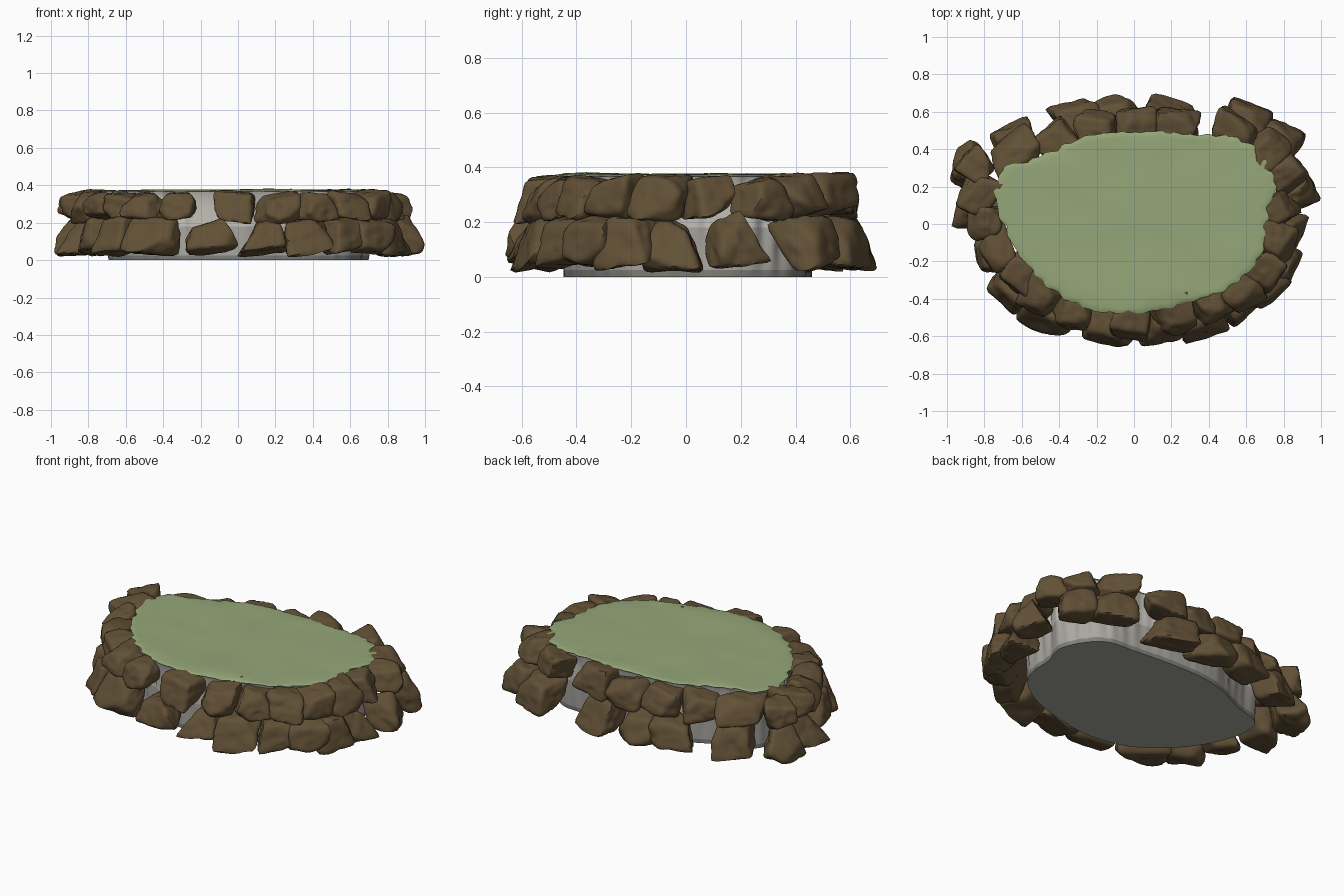
import bpy
import bmesh
import math
import random
from mathutils import Vector, Matrix, noise

random.seed(11)
default = bpy.data.objects.get("Cube")
if default:
    bpy.data.objects.remove(default, do_unlink=True)


def make_material(name, rgb):
    mat = bpy.data.materials.new(name)
    mat.use_nodes = True
    color = (*rgb, 1.0)
    mat.diffuse_color = color
    shader = mat.node_tree.nodes["Principled BSDF"]
    shader.inputs["Base Color"].default_value = color
    shader.inputs["Roughness"].default_value = 0.9
    return mat


moss_green = make_material("moss_green", (0.3, 0.385, 0.19))
rock_brown = make_material("rock_brown", (0.122, 0.081, 0.037))
pale_grey = make_material("pale_grey", (0.58, 0.56, 0.51))
mid_grey = make_material("mid_grey", (0.4, 0.39, 0.355))
dark_grey = make_material("dark_grey", (0.22, 0.215, 0.195))


def finish(bm, name, materials):
    bmesh.ops.recalc_face_normals(bm, faces=bm.faces)
    mesh = bpy.data.meshes.new(name)
    bm.to_mesh(mesh)
    bm.free()
    for mat in materials:
        mesh.materials.append(mat)
    obj = bpy.data.objects.new(name, mesh)
    bpy.context.collection.objects.link(obj)
    bpy.ops.object.select_all(action="DESELECT")
    obj.select_set(True)
    bpy.context.view_layer.objects.active = obj
    bpy.ops.object.shade_smooth_by_angle(angle=math.radians(50))


# Outline of the mound, smoothed into a closed curve
CONTROL = [(-.74, .12), (-.71, .28), (-.5, .36), (-.3, .45), (-.1, .49), (.15, .49),
           (.4, .47), (.58, .45), (.69, .35), (.75, .2), (.71, .05), (.7, -.1),
           (.64, -.23), (.5, -.34), (.3, -.42), (0, -.48), (-.25, -.45), (-.4, -.38),
           (-.55, -.25), (-.67, -.08)]


def smooth_loop(points, steps):
    loop = []
    count = len(points)
    for i in range(count):
        a, b, c, d = (Vector(points[(i + k) % count]) for k in (-1, 0, 1, 2))
        for s in range(steps):
            t = s / steps
            loop.append(b + (c - a) * (t / 2)
                        + (a * 2 - b * 5 + c * 4 - d) * (t * t / 2)
                        + (b * 3 - a - c * 3 + d) * (t ** 3 / 2))
    return loop


outline = smooth_loop(CONTROL, 12)


def ring(bm, scale, z, flute=0.0, bump=0.0):
    verts = []
    for p in outline:
        wobble = noise.noise(Vector((p.x * 18, p.y * 18, 0)))
        q = p * (scale + flute * wobble)
        lift = bump * noise.noise(Vector((q.x * 4, q.y * 4, 3)))
        verts.append(bm.verts.new((q.x, q.y, z + lift)))
    return verts


def bridge(bm, lower, upper, index=0):
    count = len(lower)
    for i in range(count):
        j = (i + 1) % count
        face = bm.faces.new((lower[i], lower[j], upper[j], upper[i]))
        face.material_index = index


# Mound: fluted grey wall, darker towards the ground, with a flat underside
bm = bmesh.new()
levels = [(.93, 0, 0), (.933, .025, .01), (.937, .11, .02), (.943, .18, .03),
          (.95, .28, .035), (.962, .34, .035), (.985, .368, .03)]
rings = [ring(bm, *level) for level in levels]
for i, (lower, upper) in enumerate(zip(rings, rings[1:])):
    bridge(bm, lower, upper, 0 if i > 2 else 1 if i > 0 else 2)
bm.faces.new(rings[0]).material_index = 1
finish(bm, "mound_wall", [pale_grey, mid_grey, dark_grey])

# Green top: ragged rim and gently uneven surface
bm = bmesh.new()
rings = [ring(bm, .99, .366, .03), ring(bm, 1.0, .369, .04),
         ring(bm, .985, .373, .03)]
rings += [ring(bm, s, .375, 0, .008) for s in (.94, .8, .6, .4, .2)]
for lower, upper in zip(rings, rings[1:]):
    bridge(bm, lower, upper)
bm.faces.new(rings[-1])
finish(bm, "green_top", [moss_green])


# Boulder: a sphere pressed into a handful of random facets, fitted to a box
# that leans in towards the mound
def boulder(name, x, y, width, depth, bottom, top, taper, lean):
    planes = []
    for axis in range(3):
        for sign in (-1, 1):
            n = Vector([random.uniform(-.28, .28) for _ in range(3)])
            n[axis] = sign
            planes.append((n.normalized(), random.uniform(.85, 1.0)))
    for _ in range(5):
        n = Vector([random.choice((-1, 1)) * random.uniform(.3, 1) for _ in range(3)])
        planes.append((n.normalized(), random.uniform(1.0, 1.3)))
    bm = bmesh.new()
    bmesh.ops.create_icosphere(bm, subdivisions=4, radius=1)
    seed = Vector((x, y, bottom)) * 20
    for v in bm.verts:
        u = v.co.normalized()
        press = sum(max(0, n.dot(u) / d) ** 13 for n, d in planes)
        v.co = u * (press ** (-1 / 13) + .1 * noise.noise(u * 2.2 + seed))
        v.co.x *= 1 - taper * v.co.z
        v.co.y *= 1 - taper * .3 * v.co.z
    low = Vector([min(v.co[k] for v in bm.verts) for k in range(3)])
    high = Vector([max(v.co[k] for v in bm.verts) for k in range(3)])
    size = Vector((width, depth, top - bottom))
    # The local y axis points outwards from the mound
    yaw = math.atan2(y / .48 ** 2, x / .75 ** 2) - math.pi / 2
    turn = Matrix.Rotation(yaw + random.uniform(-.1, .1), 3, "Z")
    centre = Vector((x, y, (bottom + top) / 2))
    for v in bm.verts:
        unit = Vector([(v.co[k] - low[k]) / (high[k] - low[k]) - .5 for k in range(3)])
        local = Vector([unit[k] * size[k] for k in range(3)])
        local.y -= lean * unit.z
        v.co = centre + turn @ local
    finish(bm, name, [rock_brown])


# Lower row of (x, y, width, taper); strongly tapered rocks look triangular
LOWER = [(-.46, -.47, .31, .05), (-.14, -.55, .29, .5), (.13, -.53, .26, .35),
         (.36, -.49, .26, .1), (.57, -.41, .25, .1), (.7, -.33, .24, .2),
         (.78, -.21, .24, .1), (.8, -.05, .23, .45), (.86, .18, .21, .5),
         (.78, .45, .23, .2), (.61, .54, .27, .1), (.2, .55, .31, .15),
         (-.07, .57, .29, .1), (-.31, .55, .28, .1), (-.63, .43, .24, .3),
         (-.87, .3, .25, .2), (-.83, .08, .24, .2), (-.76, -.15, .25, .15),
         (-.65, -.34, .25, .2)]

# Upper row of (x, y, width)
UPPER = [(-.83, .16, .23), (-.84, .31, .19), (-.64, .38, .29), (-.42, .45, .25),
         (-.2, .51, .25), (.02, .53, .23), (.23, .52, .24), (.55, .5, .28),
         (.71, .41, .24), (.81, .28, .21), (.77, .08, .19), (.76, -.1, .23),
         (.7, -.26, .23), (.57, -.36, .22), (.42, -.43, .24), (.21, -.49, .24),
         (-.02, -.51, .22), (-.33, -.47, .22), (-.5, -.39, .25), (-.61, -.28, .24),
         (-.73, -.14, .23), (-.79, .01, .2)]

for i, (x, y, width, taper) in enumerate(LOWER):
    boulder(f"lower_rock_{i + 1}", x, y, width, .2, random.uniform(.015, .03),
            random.uniform(.21, .245), taper, .07)
for i, (x, y, width) in enumerate(UPPER):
    boulder(f"upper_rock_{i + 1}", x, y, width, .19, random.uniform(.185, .215),
            random.uniform(.36, .384), random.uniform(-.1, .2), .05)
